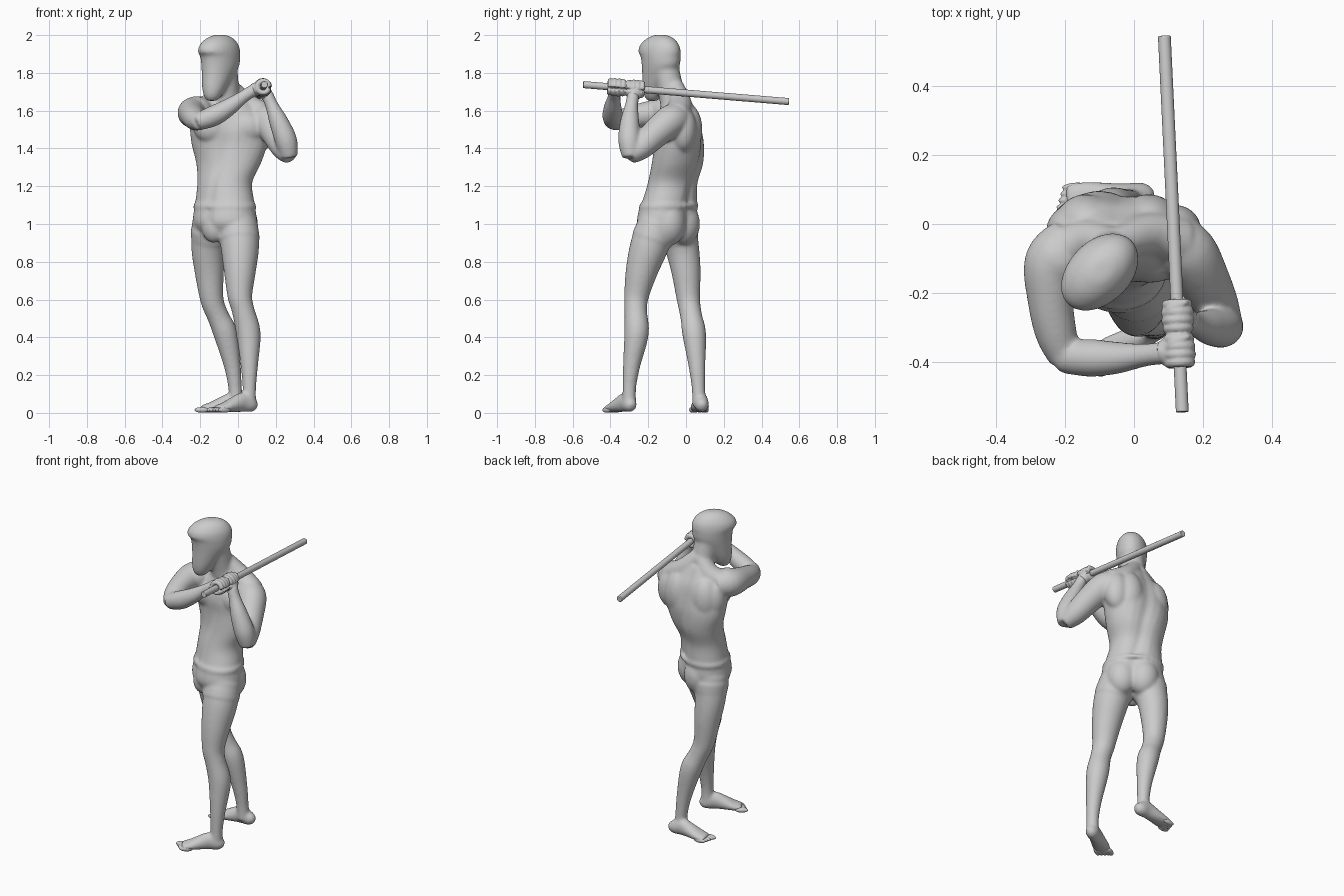
import bpy, bmesh, math
from mathutils import Vector, Matrix

if "Cube" in bpy.data.objects:
    bpy.data.objects.remove(bpy.data.objects["Cube"])

bm = bmesh.new()   # shapes gather here until fused into one skin


def spline(rows, steps=5):
    """Catmull-Rom through rows of numbers."""
    out = []
    for i in range(len(rows) - 1):
        a, b, c, d = (rows[max(i - 1, 0)], rows[i], rows[i + 1], rows[min(i + 2, len(rows) - 1)])
        for s in range(steps):
            t = s / steps
            out.append([0.5 * (2 * q + (r - p) * t + (2 * p - 5 * q + 4 * r - w) * t * t
                               + (3 * q - p - 3 * r + w) * t ** 3) for p, q, r, w in zip(a, b, c, d)])
    out.append(list(rows[-1]))
    return out


def skin(rings):
    rows = [[bm.verts.new(p) for p in ring] for ring in rings]
    n = len(rows[0])
    for a, b in zip(rows, rows[1:]):
        for i in range(n):
            bm.faces.new((a[i], a[(i + 1) % n], b[(i + 1) % n], b[i]))
    bm.faces.new(rows[0][::-1])
    bm.faces.new(rows[-1])


def circle(centre, u, v, n=28):
    return [centre + u * math.cos(2 * math.pi * i / n) + v * math.sin(2 * math.pi * i / n) for i in range(n)]


def stack(rows, groove=0):
    """Level ellipses: x, y, z, half width, half depth, turn; groove dents the spine line."""
    rings = []
    for x, y, z, w, d, turn in spline(rows):
        m = Matrix.Rotation(math.radians(turn), 3, 'Z')
        ring = circle(Vector((x, y, z)), m @ Vector((w, 0, 0)), m @ Vector((0, d, 0)))
        for i, k in ((7, 1), (6, .4), (8, .4), (21, .4)):
            ring[i] = ring[i].lerp(Vector((x, y, z)), groove * k)
        rings.append(ring)
    skin(rings)


def tube(rows, ref=(0.6, 0.8, 0.05)):
    """Limb along a path: x, y, z, radius and optional radius along ref."""
    pts = spline([r if len(r) == 5 else (*r, r[3]) for r in rows])
    rings = []
    for i, p in enumerate(pts):
        t = (Vector(pts[min(i + 1, len(pts) - 1)][:3]) - Vector(pts[max(i - 1, 0)][:3])).normalized()
        side = t.cross(Vector(ref)).normalized()
        rings.append(circle(Vector(p[:3]), side * p[3], side.cross(t) * p[4]))
    skin(rings)


def blob(loc, size, turn=0):
    m = (Matrix.Translation(loc) @ Matrix.Rotation(math.radians(turn), 4, 'Z')
         @ Matrix.Diagonal((*size, 1)))
    bmesh.ops.create_uvsphere(bm, u_segments=24, v_segments=14, radius=1, matrix=m)


def fuse(name, voxel, soften):
    """Turn the gathered shapes into one smooth object."""
    bmesh.ops.recalc_face_normals(bm, faces=bm.faces)
    mesh = bpy.data.meshes.new(name)
    bm.to_mesh(mesh)
    bm.clear()
    ob = bpy.data.objects.new(name, mesh)
    bpy.context.collection.objects.link(ob)
    m = ob.modifiers.new("fuse", 'REMESH')
    m.mode, m.voxel_size, m.use_smooth_shade = 'VOXEL', voxel, True
    s = ob.modifiers.new("soften", 'SMOOTH')
    s.factor, s.iterations = .5, soften


# torso, twisting from hips to shoulders
stack([(-.075, -.1, .92, .12, .09, -37), (-.07, -.1, 1.0, .178, .145, -37),
       (-.07, -.095, 1.08, .174, .14, -37), (-.07, -.085, 1.13, .164, .133, -35),
       (-.07, -.07, 1.22, .151, .126, -28), (-.05, -.045, 1.32, .175, .132, -18),
       (-.045, -.035, 1.42, .202, .133, -8), (-.045, -.04, 1.5, .207, .13, -3),
       (-.045, -.04, 1.58, .19, .112, 0), (-.05, -.045, 1.64, .125, .085, 0),
       (-.055, -.055, 1.69, .075, .068, 0)], .14)
# chest, shoulder blades, seat and front of the shorts
for x in (-.135, .045):
    blob((x, -.105, 1.51), (.1, .066, .085))
    blob((x - .003, .005, 1.5), (.09, .082, .14))
for x, y in ((.018, -.088), (-.08, -.012)):
    blob((x, y, 1.0), (.09, .084, .115), -37)
blob((-.13, -.172, .98), (.065, .052, .08), -37)
# back of the shoulders, joining them to the torso
blob((-.18, -.02, 1.5), (.075, .075, .12))
blob((.115, -.015, 1.5), (.08, .072, .12))
# trapezius slopes from neck to shoulders
tube([(-.06, -.06, 1.73, .048), (-.13, -.05, 1.64, .062), (-.21, -.075, 1.6, .066)], (0, 1, 0))
tube([(-.05, -.06, 1.73, .048), (.04, -.03, 1.635, .062), (.13, -.05, 1.575, .072)], (0, 1, 0))
# neck
tube([(-.05, -.05, 1.56, .078), (-.06, -.075, 1.68, .069), (-.075, -.11, 1.83, .072)])

# head turned to the figure's right: height, forward shift, half length, half width
skull = [(1.652, .055, .026, .024), (1.675, .05, .047, .044), (1.72, .037, .067, .061),
         (1.78, .012, .091, .075), (1.84, -.009, .114, .086), (1.89, -.008, .121, .09),
         (1.91, 0, .132, .09), (1.945, 0, .123, .083), (1.98, -.005, .088, .06),
         (2.001, -.008, .038, .028)]
stack([(-.1 - .7 * f, -.14 - .7 * f, z, w, l, -45) for z, f, l, w in skull])

# right arm, raised across the chest
tube([(-.18, -.05, 1.59, .075), (-.236, -.11, 1.59, .082), (-.242, -.22, 1.578, .067),
      (-.225, -.32, 1.555, .06), (-.198, -.395, 1.54, .045)], (0, 0, 1))
tube([(-.215, -.385, 1.54, .046), (-.13, -.388, 1.572, .055), (-.05, -.388, 1.618, .047),
      (.03, -.38, 1.675, .034), (.1, -.372, 1.72, .034)], (0, 1, 0))
# left arm, bent upward
tube([(.1, -.04, 1.56, .08), (.155, -.082, 1.545, .085), (.2, -.16, 1.48, .077),
      (.24, -.24, 1.405, .066), (.27, -.3, 1.362, .048)], (1, 0, 0))
tube([(.272, -.293, 1.352, .045), (.255, -.3, 1.44, .059), (.216, -.298, 1.54, .051),
      (.178, -.288, 1.63, .035), (.152, -.278, 1.69, .034)], (0, 1, 0))
blob((-.22, -.1, 1.595), (.088, .09, .082))

# legs with feet: hip to ankle path, then heel, toe and which side the big toe is on
legs = [([(0, -.15, 1.0, .105), (.01, -.195, .88, .102), (.01, -.235, .75, .085), (.01, -.262, .62, .066),
          (.028, -.266, .54, .06), (.055, -.262, .42, .065), (.06, -.288, .25, .046),
          (.06, -.3, .13, .036), (.06, -.3, .04, .037)], (.092, -.283), (-.13, -.412), -1),
        ([(-.14, -.05, 1.0, .105), (-.157, -.02, .87, .09), (-.152, 0, .75, .078), (-.138, .013, .6, .062),
          (-.105, .028, .51, .058), (-.067, .043, .42, .063), (-.03, .058, .25, .045),
          (-.015, .066, .13, .036), (-.01, .068, .04, .036)], (.05, .085), (-.215, .068), 1)]
prof = [(-.02, .03, .016, .018), (.03, .036, .03, .032), (.12, .044, .038, .042),
        (.3, .056, .038, .052), (.5, .045, .044, .042), (.72, .03, .051, .028), (.92, .021, .046, .019)]
for path, heel, toe, inner in legs:
    tube(path)
    # cuff of the shorts
    a, b = Vector(path[0][:3]), Vector(path[1][:3])
    tube([(*a.lerp(b, .3), .107), (*a.lerp(b, .72), path[1][3] + .007)])
    # foot
    h, t = Vector((*heel, 0)), Vector((*toe, 0))
    tube([(*(h.lerp(t, k) + Vector((0, 0, z))), w, u) for k, z, w, u in prof], (0, 0, 1))
# waistband
stack([(-.07, -.093, 1.085, .18, .145, -37), (-.07, -.09, 1.108, .176, .142, -36)])
fuse("body", .007, 20)

# toes
for path, heel, toe, inner in legs:
    h, t = Vector((*heel, 0)), Vector((*toe, 0))
    d = (t - h).normalized()
    side = Vector((-d.y, d.x, 0)) * inner
    for i in range(5):
        blob(h.lerp(t, .92 - .025 * i) + side * (2 - i) * .0185 + Vector((0, 0, .016)),
             (.04, .012 if i else .016, .015), math.degrees(math.atan2(d.y, d.x)))
fuse("toes", .004, 3)

# staff line, shared with the gripping hands
s0, s1 = Vector((.14, -.545, 1.738)), Vector((.088, .545, 1.648))
axis = (s1 - s0).normalized()
u = axis.cross(Vector((0, 0, 1))).normalized()
v = u.cross(axis)

# fists: four curled fingers, a palm and a thumb each
for y, wrist in ((-.368, Vector((.075, -.372, 1.708))), (-.268, Vector((.16, -.278, 1.672)))):
    c = s0.lerp(s1, (y + .545) / 1.09)
    for k in range(4):
        o = c + axis * (k - 1.5) * .023
        big = .031 + .003 * (k in (1, 2))
        arc = [math.radians(18 * j) for j in range(20)]
        tube([(*(o + u * big * math.cos(g) + v * big * math.sin(g)), .0145) for g in arc], tuple(axis))
    tube([(*wrist, .033), (*c.lerp(wrist, .5), .036), (*c, .034)], tuple(axis))
    blob(c.lerp(wrist, .5), (.036, .046, .036))
    blob(c + v * .032 + axis * .03, (.036, .013, .015), 20)
fuse("hands", .0045, 4)

# staff
bpy.ops.mesh.primitive_cylinder_add(vertices=32, radius=.0185, depth=(s1 - s0).length,
                                    location=(s0 + s1) / 2,
                                    rotation=axis.to_track_quat('Z', 'Y').to_euler())
staff = bpy.context.object
staff.name = "staff"
bev = staff.modifiers.new("edge", 'BEVEL')
bev.width, bev.segments = .003, 2
bpy.ops.object.shade_smooth_by_angle()
